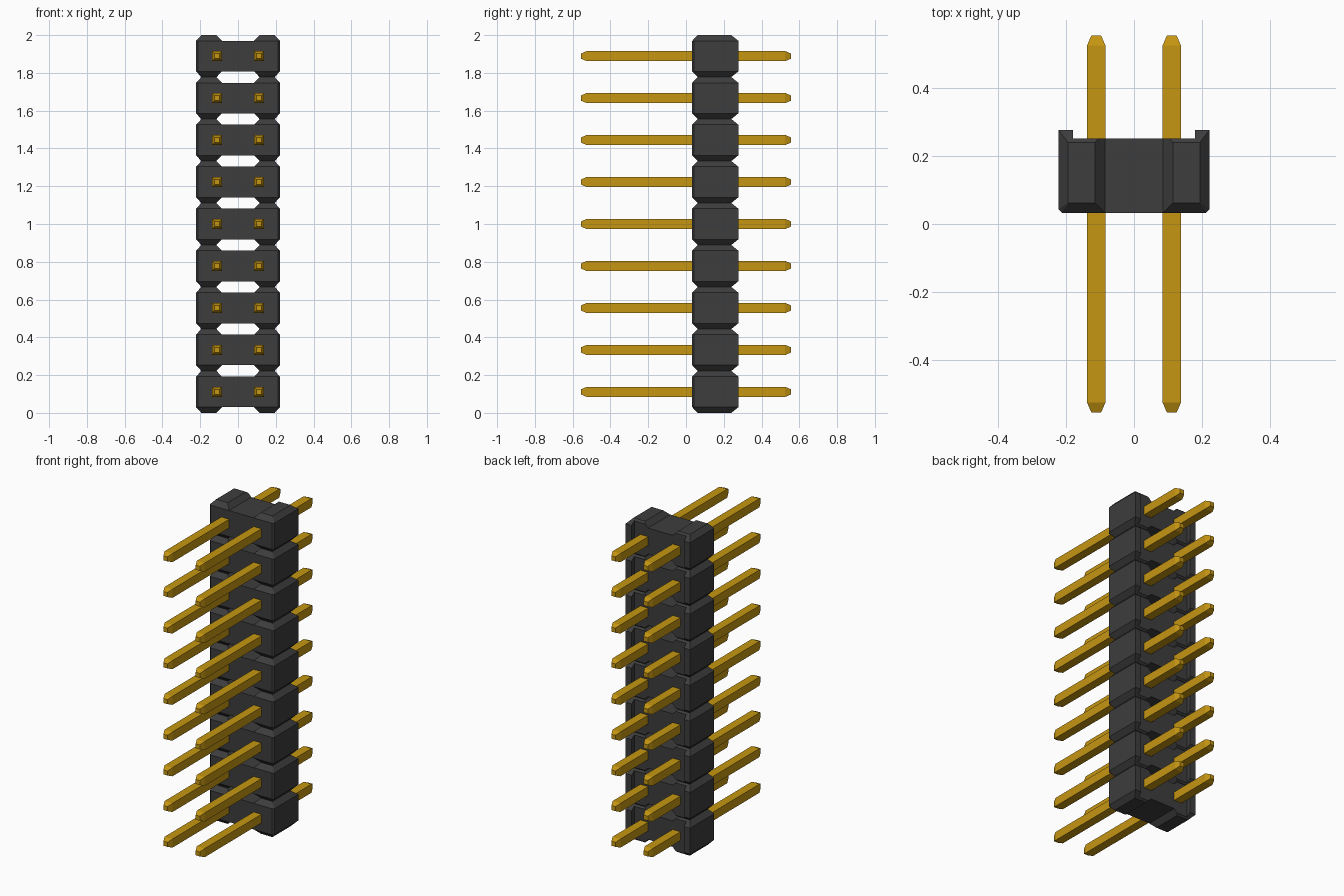
import bpy
import bmesh
from mathutils import Vector

if "Cube" in bpy.data.objects:
    bpy.data.objects.remove(bpy.data.objects["Cube"])

ROWS = 9
PITCH = 2 / ROWS
HALF = PITCH / 2      # half height of the raised ends
FLAT = 0.081          # half height of the straight walls
FRONT, RECESS, BACK = 0.033, 0.252, 0.277


def material(name, rgb):
    mat = bpy.data.materials.new(name)
    mat.use_nodes = True
    mat.diffuse_color = (*rgb, 1)
    mat.node_tree.nodes["Principled BSDF"].inputs["Base Color"].default_value = (*rgb, 1)
    return mat


plastic = material("black plastic", (0.047, 0.047, 0.047))
gold = material("gold plating", (0.56, 0.305, 0.006))


def hull(bm, points):
    """Add the convex solid around the points."""
    verts = [bm.verts.new(p) for p in points]
    bmesh.ops.convex_hull(bm, input=verts)


def slice_off(bm, co, normal):
    """Remove everything in front of the plane and cap the cut."""
    geom = bm.verts[:] + bm.edges[:] + bm.faces[:]
    cut = bmesh.ops.bisect_plane(bm, geom=geom, plane_co=co, plane_no=normal, clear_outer=True)
    edges = [e for e in cut["geom_cut"] if isinstance(e, bmesh.types.BMEdge)]
    bmesh.ops.contextual_create(bm, geom=edges)


def finish(bm, name, mat):
    bmesh.ops.dissolve_limit(bm, angle_limit=0.01, verts=bm.verts[:], edges=bm.edges[:])
    bmesh.ops.recalc_face_normals(bm, faces=bm.faces[:])
    mesh = bpy.data.meshes.new(name)
    bm.to_mesh(mesh)
    bm.free()
    mesh.materials.append(mat)
    return mesh


def place(mesh, name, x, z):
    ob = bpy.data.objects.new(name, mesh)
    ob.location = (x, 0, z)
    bpy.context.collection.objects.link(ob)


def lobe(bm, side):
    """Raised end with bevelled top and bottom."""
    wall = [(0.085, FRONT), (0.212, FRONT), (0.222, 0.043), (0.222, BACK), (0.085, BACK)]
    cap = [(0.114, 0.062), (0.194, 0.062), (0.194, 0.240), (0.114, 0.240)]
    hull(bm, [(x * side, y, s * FLAT) for x, y in wall for s in (-1, 1)]
         + [(x * side, y, s * HALF) for x, y in cap for s in (-1, 1)])


def add_piece(target, side, planes):
    piece = bmesh.new()
    lobe(piece, side)
    for co, normal in planes:
        slice_off(piece, Vector(co), Vector(normal))
    temp = bpy.data.meshes.new("piece")
    piece.to_mesh(temp)
    piece.free()
    target.from_mesh(temp)
    bpy.data.meshes.remove(temp)


# Housing segment: centre web, two raised ends, a rear fin on each outer edge
bm = bmesh.new()
hull(bm, [(x, y, z) for x in (-0.085, 0.085) for y in (FRONT, RECESS) for z in (-FLAT, FLAT)])
for side in (-1, 1):
    split = (0.18 * side, 0, 0)
    add_piece(bm, side, [(split, (-side, 0, 0))])
    add_piece(bm, side, [(split, (side, 0, 0)), ((0, RECESS, 0), (0, 1, 0))])
housing = finish(bm, "housing_segment", plastic)

# Square pin with tapered tips
bm = bmesh.new()
hull(bm, [(sx * w, sy * y, sz * w) for w, y in ((0.027, 0.525), (0.014, 0.555))
          for sx in (-1, 1) for sy in (-1, 1) for sz in (-1, 1)])
pin = finish(bm, "pin", gold)

# Stack the rows
for i in range(ROWS):
    z = HALF + i * PITCH
    place(housing, f"housing_segment_{i + 1}", 0, z)
    place(pin, f"left_pin_{i + 1}", HALF, z)
    place(pin, f"right_pin_{i + 1}", -HALF, z)
